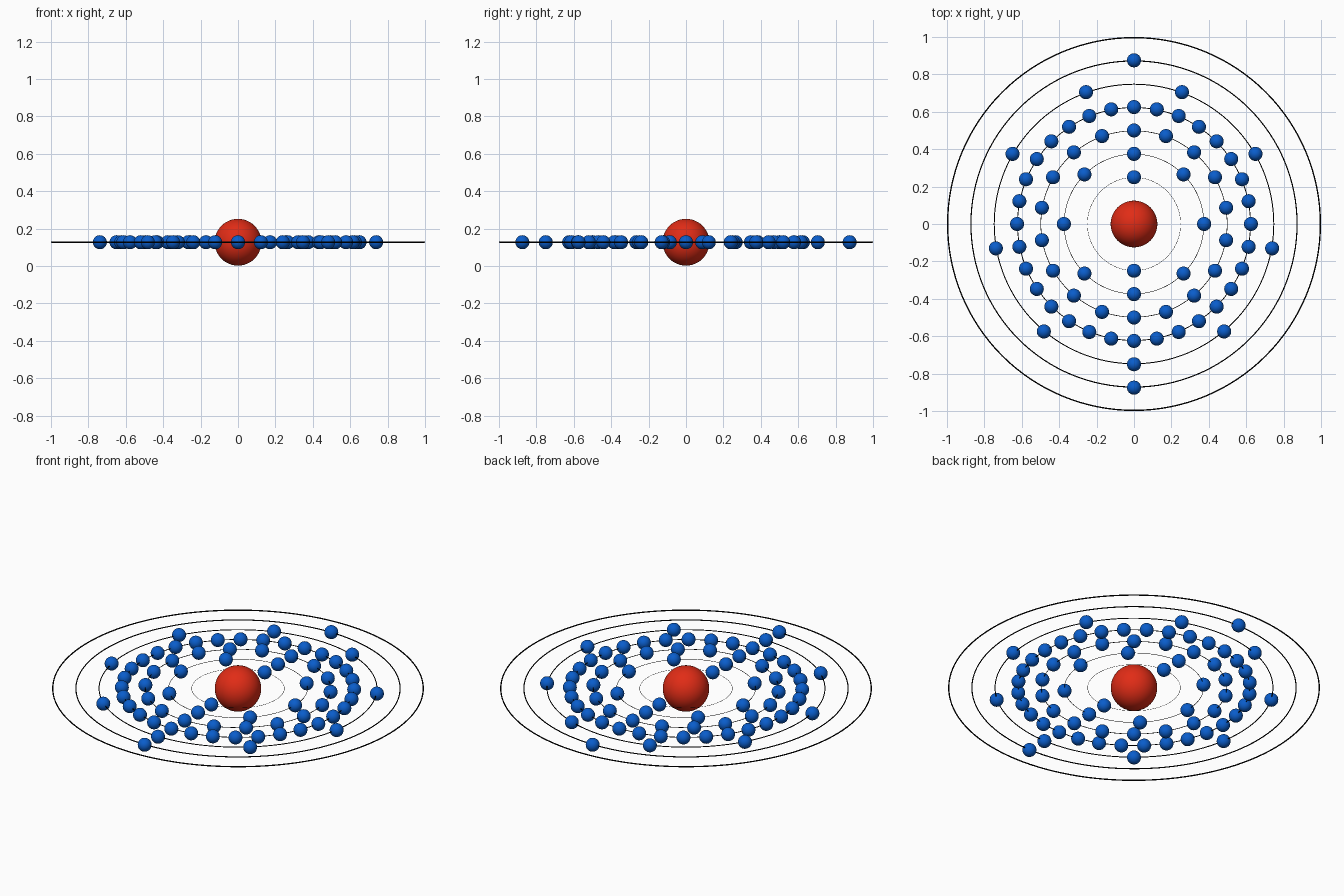
import bpy
from math import radians, sin, cos

if "Cube" in bpy.data.objects:
    bpy.data.objects.remove(bpy.data.objects["Cube"])

CZ = 0.127          # height of the orbital plane


def material(name, rgb):
    m = bpy.data.materials.new(name)
    m.diffuse_color = (*rgb, 1)
    m.use_nodes = True
    m.node_tree.nodes["Principled BSDF"].inputs["Base Color"].default_value = m.diffuse_color
    return m


red = material("red", (0.75, 0.025, 0.008))
blue = material("blue", (0.003, 0.11, 0.6))
black = material("black", (0.0, 0.0, 0.0))


def finish(name, mat):
    ob = bpy.context.object
    ob.name = ob.data.name = name
    ob.data.materials.append(mat)
    bpy.ops.object.shade_smooth()
    return ob


# Nucleus
bpy.ops.mesh.primitive_uv_sphere_add(segments=48, ring_count=24, radius=0.125,
                                     location=(0, 0, CZ))
finish("nucleus", red)

# Electron template, reused as linked copies
bpy.ops.mesh.primitive_uv_sphere_add(segments=32, ring_count=16, radius=0.0375)
template = finish("electron", blue)
electron_mesh = template.data
bpy.data.objects.remove(template)

# Shells: electrons per ring and angle of the first one (last ring is empty)
shells = [(2, 90), (8, 90), (18, 90), (32, 90), (9, 270), (2, 90), (0, 0)]
for i, (count, start) in enumerate(shells):
    r = 0.125 * (i + 2)
    tube = 0.0035 * r
    # Orbit ring, tube thickness grows with its radius
    bpy.ops.mesh.primitive_torus_add(major_radius=r - tube, minor_radius=tube,
                                     major_segments=128, minor_segments=8,
                                     location=(0, 0, CZ))
    finish(f"orbit_ring_{i + 1}", black)
    # Electrons evenly spaced around the ring
    for k in range(count):
        a = radians(start + 360 * k / count)
        ob = bpy.data.objects.new(f"electron_{i + 1}_{k + 1}", electron_mesh)
        ob.location = (r * cos(a), r * sin(a), CZ)
        bpy.context.collection.objects.link(ob)
